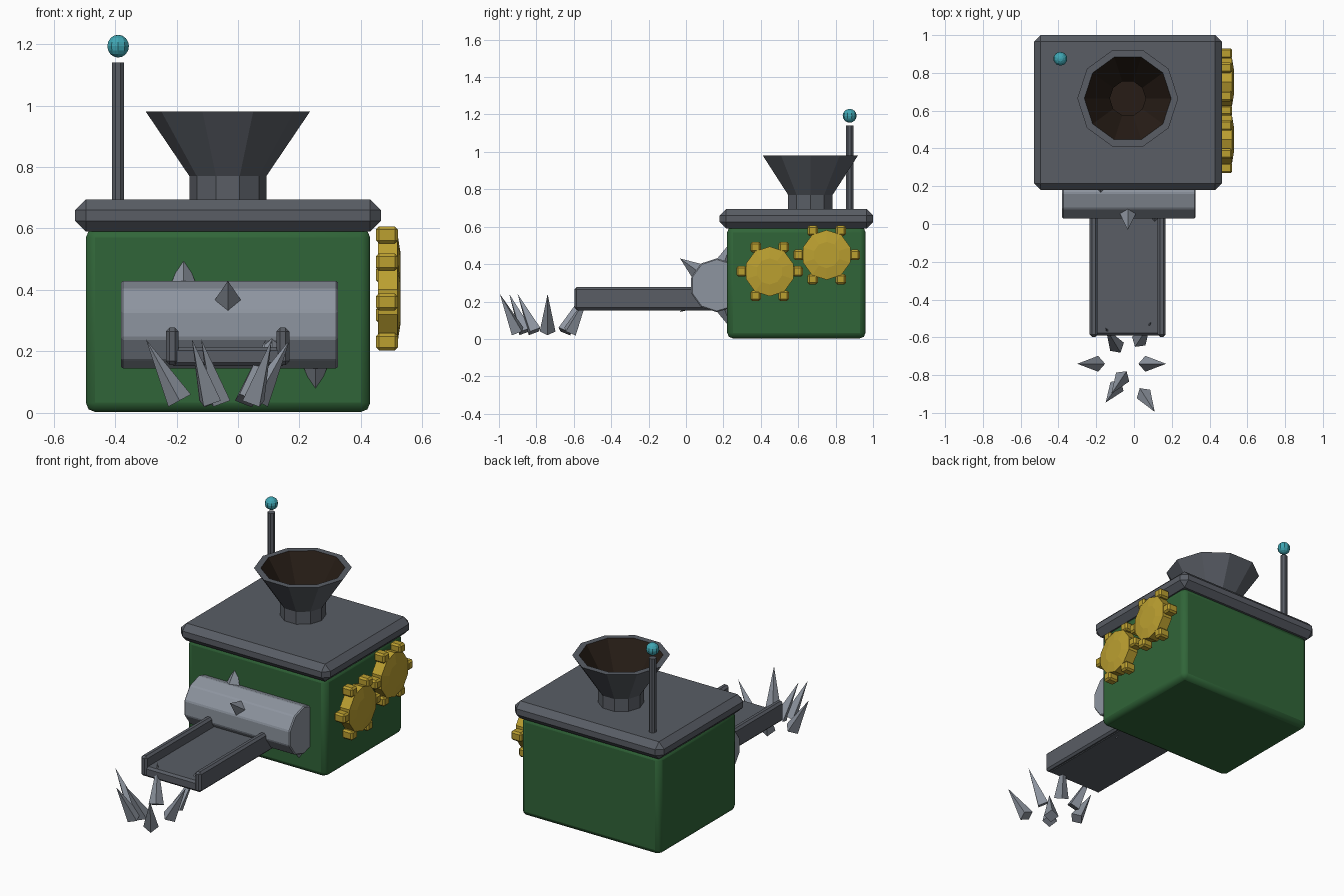
import bpy, bmesh, math
from mathutils import Vector, Matrix

if "Cube" in bpy.data.objects:
    bpy.data.objects.remove(bpy.data.objects["Cube"])


def material(name, rgb):
    m = bpy.data.materials.new(name)
    m.diffuse_color = (*rgb, 1)
    m.use_nodes = True
    m.node_tree.nodes["Principled BSDF"].inputs["Base Color"].default_value = m.diffuse_color
    return m


GREEN = material("green_paint", (0.03, 0.13, 0.04))
BRASS = material("brass", (0.50, 0.35, 0.03))
TEAL = material("teal_glow", (0.05, 0.38, 0.45))
IRON = material("dark_iron", (0.10, 0.11, 0.13))
STEEL = material("light_steel", (0.27, 0.30, 0.35))
SOOT = material("soot", (0.02, 0.012, 0.008))


def finish(name, bm, mat, bevel=0, segments=1):
    bmesh.ops.recalc_face_normals(bm, faces=bm.faces)
    me = bpy.data.meshes.new(name)
    bm.to_mesh(me)
    bm.free()
    ob = bpy.data.objects.new(name, me)
    bpy.context.collection.objects.link(ob)
    me.materials.append(mat)
    if bevel:
        mod = ob.modifiers.new("bevel", 'BEVEL')
        mod.width, mod.segments = bevel, segments
        mod.limit_method = 'ANGLE'
    return ob


def add_box(bm, lo, hi):
    lo, hi = Vector(lo), Vector(hi)
    mat = Matrix.Translation((lo + hi) / 2) @ Matrix.Diagonal((*(hi - lo), 1))
    bmesh.ops.create_cube(bm, size=1, matrix=mat)


def box(name, lo, hi, mat, bevel=0, segments=1):
    bm = bmesh.new()
    add_box(bm, lo, hi)
    return finish(name, bm, mat, bevel, segments)


def add_cone(bm, a, b, r1, r2, sides, turn=0):
    """Cone or cylinder from point a to point b."""
    a, b = Vector(a), Vector(b)
    rot = (b - a).to_track_quat('Z', 'Y').to_matrix().to_4x4()
    mat = Matrix.Translation((a + b) / 2) @ rot @ Matrix.Rotation(turn, 4, 'Z')
    bmesh.ops.create_cone(bm, cap_ends=True, segments=sides, radius1=r1,
                          radius2=r2, depth=(b - a).length, matrix=mat)


def lathe(name, profile, centre, sides, mat):
    """Turn an (r, z) profile about a vertical axis."""
    bm = bmesh.new()
    rings = [[bm.verts.new((centre[0] + r * math.cos(i * math.tau / sides),
                            centre[1] + r * math.sin(i * math.tau / sides), z))
              for i in range(sides)] for r, z in profile]
    for p, q in zip(rings, rings[1:]):
        for i in range(sides):
            j = (i + 1) % sides
            bm.faces.new((p[i], p[j], q[j], q[i]))
    bm.faces.new(rings[-1])
    return finish(name, bm, mat)


# Housing and lid
body = box("body", (-0.495, 0.22, 0.003), (0.43, 0.96, 0.60), GREEN, 0.03, 2)
bpy.context.view_layer.objects.active = body
body.select_set(True)
bpy.ops.object.shade_smooth_by_angle()
box("lid", (-0.53, 0.18, 0.59), (0.465, 1.0, 0.695), IRON, 0.035)

# Hopper: outer shell with rim, and dark lining whose floor sits in the neck
hopper = lathe("hopper", [(0.125, 0.68), (0.125, 0.77), (0.267, 0.98), (0.23, 0.98),
                          (0.095, 0.775), (0.095, 0.71)], (-0.033, 0.665), 10, IRON)
hopper.data.materials.append(SOOT)
for f in hopper.data.polygons[30:]:
    f.material_index = 1

# Signal post with glowing ball
bm = bmesh.new()
add_cone(bm, (-0.39, 0.875, 0.68), (-0.39, 0.875, 1.14), 0.021, 0.021, 8, math.pi / 8)
finish("signal_post", bm, IRON)
bm = bmesh.new()
bmesh.ops.create_uvsphere(bm, u_segments=10, v_segments=8, radius=0.037,
                          matrix=Matrix.Translation((-0.39, 0.875, 1.193)))
finish("signal_ball", bm, TEAL)

# Crusher drum: ten sides, a vertex straight up
DY, DZ = 0.165, 0.287
bm = bmesh.new()
for i in range(2):
    ring = [bm.verts.new(((-0.38, 0.325)[i],
                          DY + 0.144 * math.sin(k * math.tau / 10),
                          DZ + 0.144 * math.cos(k * math.tau / 10))) for k in range(10)]
    bm.faces.new(ring)
    if i:
        for k in range(10):
            m = (k + 1) % 10
            bm.faces.new((first[k], first[m], ring[m], ring[k]))
    first = ring
finish("drum", bm, STEEL, 0.006)

# Drum spikes in a spiral
bm = bmesh.new()
for x, deg in ((-0.32, 180), (-0.177, 108), (-0.033, 36), (0.11, -36), (0.252, -108)):
    d = Vector((0, -math.cos(math.radians(deg)), math.sin(math.radians(deg))))
    c = Vector((x, DY, DZ))
    add_cone(bm, c + d * 0.13, c + d * 0.243, 0.045, 0, 4)
finish("drum_spikes", bm, STEEL)

# Output chute: floor and two rails
box("chute_floor", (-0.22, -0.59, 0.152), (0.155, 0.22, 0.215), IRON, 0.012)
for side in (-1, 1):
    x = -0.034 + side * 0.18
    box("chute_rail", (x - 0.021, -0.597, 0.156), (x + 0.021, 0.2, 0.277), IRON, 0.012)

# Meshing gears: disc with slightly domed face and six block teeth
for gy, gz in ((0.447, 0.361), (0.752, 0.449)):
    bm = bmesh.new()
    add_cone(bm, (0.455, gy, gz), (0.519, gy, gz), 0.133, 0.133, 10)
    add_cone(bm, (0.519, gy, gz), (0.529, gy, gz), 0.133, 0.07, 10)
    finish("gear_disc", bm, BRASS)
    bm = bmesh.new()
    for i in range(6):
        a = i * math.tau / 6
        y, z = gy + 0.15 * math.cos(a), gz + 0.15 * math.sin(a)
        add_box(bm, (0.449, y - 0.028, z - 0.028), (0.52, y + 0.028, z + 0.028))
    finish("gear_teeth", bm, BRASS, 0.01)

# Ring of shards leaning outwards in front of the chute
bm = bmesh.new()
for bx, by, tx, ty in ((-0.19, -0.74, -0.30, -0.74), (0.06, -0.74, 0.17, -0.74),
                       (0.05, -0.90, 0.11, -0.995), (-0.06, -0.81, -0.12, -0.90),
                       (-0.09, -0.86, -0.15, -0.945), (-0.09, -0.65, -0.15, -0.55),
                       (0.025, -0.62, 0.09, -0.52)):
    add_cone(bm, (bx, by, 0.04), (tx, ty, 0.24), 0.042, 0, 4)
finish("shards", bm, STEEL)
